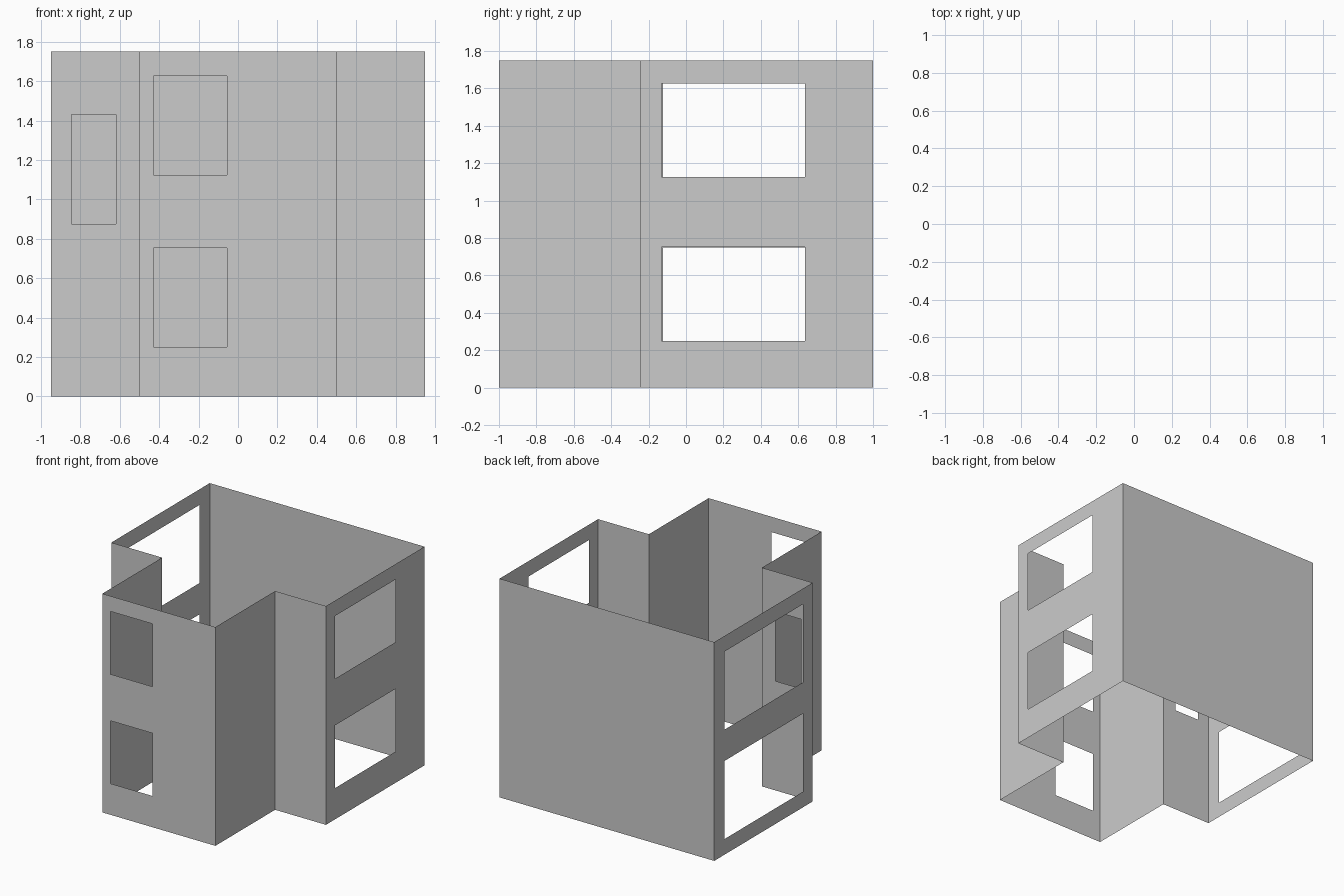
import bpy, bmesh
from mathutils import Vector

if "Cube" in bpy.data.objects:
    bpy.data.objects.remove(bpy.data.objects["Cube"])

HEIGHT = 1.75


def wall(name, start, end, windows=()):
    """Thin upright panel between two plan points; windows are (u0, u1, z0, z1) along it."""
    a, b = Vector((*start, 0)), Vector((*end, 0))
    length = (b - a).length
    direction = (b - a).normalized()
    us = sorted({0, length, *(u for w in windows for u in w[:2])})
    zs = sorted({0, HEIGHT, *(z for w in windows for z in w[2:])})
    bm = bmesh.new()
    grid = [[bm.verts.new(a + direction * u + Vector((0, 0, z))) for z in zs] for u in us]
    for i in range(len(us) - 1):
        for j in range(len(zs) - 1):
            u, z = (us[i] + us[i + 1]) / 2, (zs[j] + zs[j + 1]) / 2
            if not any(w[0] < u < w[1] and w[2] < z < w[3] for w in windows):
                bm.faces.new((grid[i][j], grid[i + 1][j], grid[i + 1][j + 1], grid[i][j + 1]))
    # Merge coplanar cells into clean flat faces
    bmesh.ops.dissolve_limit(bm, angle_limit=0.01, verts=bm.verts, edges=bm.edges)
    mesh = bpy.data.meshes.new(name)
    bm.to_mesh(mesh)
    bm.free()
    bpy.context.collection.objects.link(bpy.data.objects.new(name, mesh))


def stacked(u0, u1, *levels):
    return [(u0, u1, z0, z1) for z0, z1 in levels]


# T-shaped plan, walked counter-clockwise so the walls face outward
X, BAY, MID = 0.95, 0.5, -0.245
small = ((0.25, 0.752), (1.125, 1.627))
tall = ((0.125, 0.75), (1.0, 1.625))

# Projecting front bay
wall("front_wall", (-BAY, -1), (BAY, -1), stacked(0.07, 0.445, *small))
wall("bay_right_wall", (BAY, -1), (BAY, MID))
wall("bay_left_wall", (-BAY, MID), (-BAY, -1))

# Set-back front walls beside the bay
wall("right_return_wall", (BAY, MID), (X, MID))
wall("left_return_wall", (-X, MID), (-BAY, MID), [(0.105, 0.33, 0.875, 1.43)])

# Main block
wall("right_wall", (X, MID), (X, 1), stacked(0.113, 0.88, *small))
wall("back_wall", (X, 1), (-X, 1))
wall("left_wall", (-X, 1), (-X, MID), stacked(0.13, 1.122, *tall))
